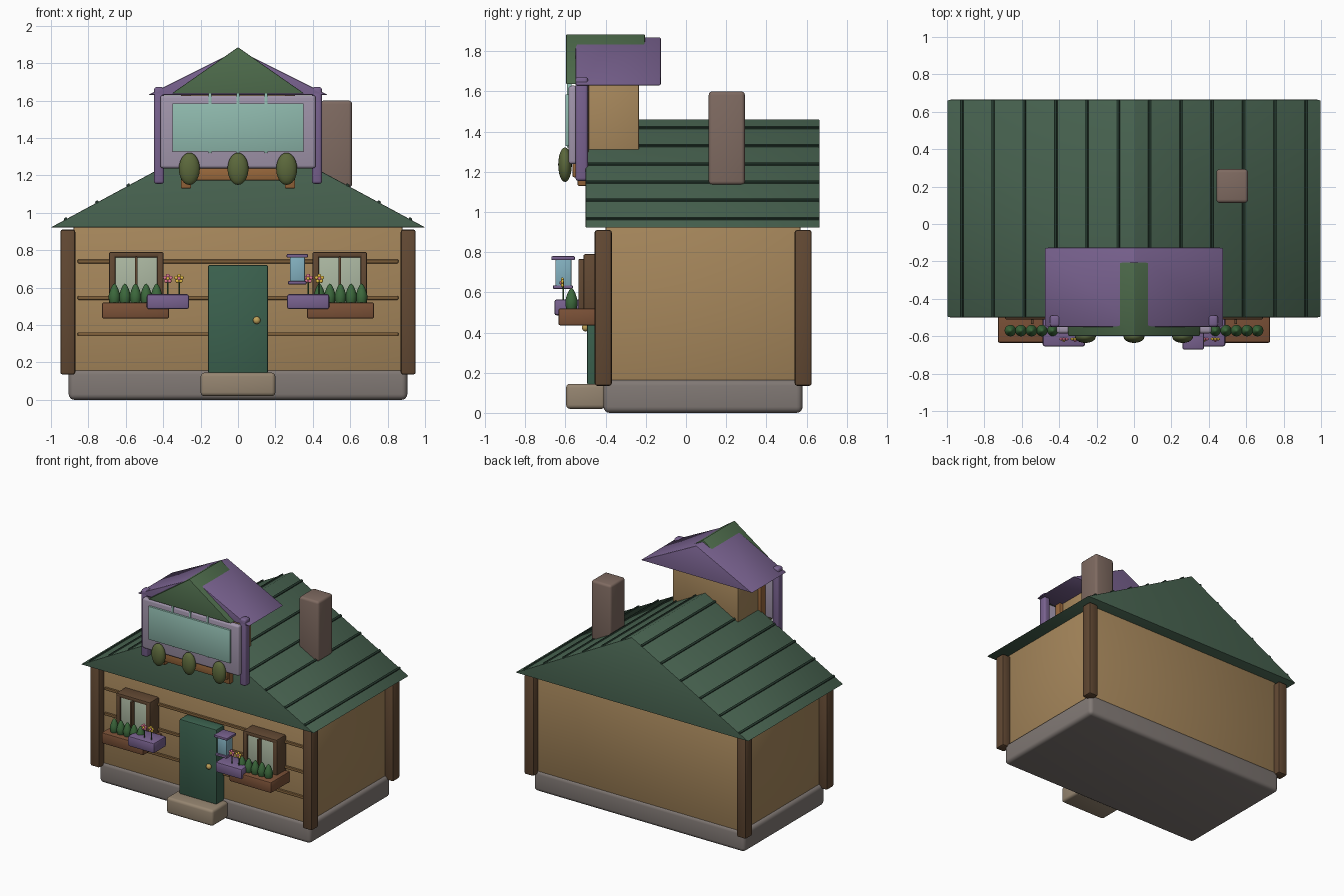
import bpy, bmesh, math
from mathutils import Matrix, Vector

if "Cube" in bpy.data.objects:
    bpy.data.objects.remove(bpy.data.objects["Cube"])


def mat(name, rgb):
    m = bpy.data.materials.new(name)
    m.diffuse_color = [(c / 255) ** 2.2 for c in rgb] + [1]
    m.use_nodes = True
    m.node_tree.nodes["Principled BSDF"].inputs["Base Color"].default_value = m.diffuse_color
    return m


TAN = mat("tan_wall", (165, 134, 92))
BOARD = mat("board", (125, 95, 60))
POST = mat("dark_wood", (98, 74, 54))
STONE = mat("stone", (128, 120, 116))
STEP = mat("step_stone", (148, 132, 112))
ROOF = mat("roof_green", (74, 100, 82))
RIB = mat("rib_green", (42, 60, 50))
GABLE = mat("gable_green", (78, 106, 76))
DOOR = mat("door_green", (62, 98, 80))
BRICK = mat("chimney", (126, 106, 97))
PURPLE = mat("purple", (120, 98, 142))
LILAC = mat("lilac", (160, 148, 170))
GLASS = mat("teal_glass", (142, 184, 172))
PANE = mat("pane", (170, 182, 160))
BLUE = mat("lantern_glass", (130, 175, 190))
WOOD = mat("box_brown", (122, 82, 58))
ORANGE = mat("orange_wood", (152, 104, 62))
LEAF = mat("leaf", (62, 104, 62))
OLIVE = mat("olive_bush", (92, 104, 62))
PINK = mat("pink", (225, 120, 150))
YELLOW = mat("yellow", (230, 190, 70))
GOLD = mat("brass", (190, 160, 90))


def finish(name, bm, material, bevel=0, segs=3):
    """Turn a bmesh into a shaded, optionally bevelled object."""
    bmesh.ops.recalc_face_normals(bm, faces=bm.faces)
    if bevel:
        bmesh.ops.bevel(bm, geom=bm.edges[:], offset=bevel, segments=segs,
                        profile=0.5, affect='EDGES', clamp_overlap=True)
    me = bpy.data.meshes.new(name)
    bm.to_mesh(me)
    bm.free()
    me.materials.append(material)
    me.shade_smooth()
    me.set_sharp_from_angle(angle=math.radians(35))
    ob = bpy.data.objects.new(name, me)
    bpy.context.collection.objects.link(ob)
    return ob


def box(name, x, y, z, material, bevel=0.008, segs=2):
    """Box from (min, max) ranges on each axis."""
    bm = bmesh.new()
    bmesh.ops.create_cube(bm, size=1)
    for v in bm.verts:
        v.co = [(r[0] + r[1]) / 2 + c * (r[1] - r[0]) for r, c in zip((x, y, z), v.co)]
    return finish(name, bm, material, bevel, segs)


def gable(name, half, y, z, material, bevel):
    """Solid triangular roof prism with the ridge along y."""
    bm = bmesh.new()
    ends = [[bm.verts.new(p) for p in ((-half, yy, z[0]), (half, yy, z[0]), (0, yy, z[1]))]
            for yy in y]
    bm.faces.new(ends[0])
    bm.faces.new(ends[1])
    for i in range(3):
        j = (i + 1) % 3
        bm.faces.new((ends[0][i], ends[0][j], ends[1][j], ends[1][i]))
    return finish(name, bm, material, bevel, 2)


def ball(name, c, r, material, taper=0):
    """Ellipsoid, optionally narrowed towards the top."""
    bm = bmesh.new()
    bmesh.ops.create_uvsphere(bm, u_segments=20, v_segments=12, radius=1)
    for v in bm.verts:
        k = 1 - taper * max(v.co.z, 0)
        v.co = Vector((v.co.x * r[0] * k, v.co.y * r[1] * k, v.co.z * r[2])) + Vector(c)
    return finish(name, bm, material)


def rod(name, c, r, depth, material, axis='Z'):
    bm = bmesh.new()
    rot = Matrix.Rotation(math.pi / 2, 4, 'X') if axis == 'Y' else Matrix()
    bmesh.ops.create_cone(bm, cap_ends=True, segments=16, radius1=r, radius2=r, depth=depth,
                          matrix=Matrix.Translation(c) @ rot)
    return finish(name, bm, material)


def span(c, size):
    return (c - size / 2, c + size / 2)


# House body
box("foundation", (-0.905, 0.905), (-0.41, 0.58), (0, 0.165), STONE, 0.03, 4)
box("walls", (-0.88, 0.88), (-0.4, 0.57), (0.15, 0.94), TAN, 0.008)
for sx in (-1, 1):
    for yc in (-0.412, 0.583):
        box("corner_post", span(sx * 0.91, 0.08), span(yc, 0.085), (0.135, 0.91), POST, 0.012)
for z in (0.35, 0.545, 0.74):
    box("wall_board", (-0.857, 0.857), (-0.415, -0.39), span(z, 0.02), BOARD, 0.004)

# Main roof with ribs and chimney
gable("main_roof", 1.0, (-0.5, 0.665), (0.922, 1.462), ROOF, 0.006)
slope = math.atan2(0.54, 1.0)
for sx in (-1, 1):
    for i in range(6):
        x = 0.083 + i * 0.1675
        rib = box("roof_rib", (-0.009, 0.009), (-0.5, 0.665), (-0.012, 0.009), RIB, 0.004)
        rib.location = (sx * x, 0, 1.462 - 0.54 * x)
        rib.rotation_euler = (0, sx * slope, 0)
box("chimney", (0.44, 0.61), (0.113, 0.293), (1.135, 1.6), BRICK, 0.018, 3)

# Door and step
box("door", (-0.16, 0.16), (-0.493, -0.38), (0.14, 0.722), DOOR, 0.01)
ball("door_knob", (0.1, -0.5, 0.425), (0.02, 0.018, 0.02), GOLD)
box("door_step", (-0.2, 0.2), (-0.597, -0.4), (0.02, 0.145), STEP, 0.02, 3)

for sx in (-1, 1):
    # Window
    xc = sx * 0.544
    for dx in (-0.128, 0.128):
        box("window_side_frame", span(xc + dx, 0.036), (-0.51, -0.38), (0.49, 0.788), POST, 0.008)
    for z in (0.775, 0.5):
        box("window_rail", span(xc, 0.29), (-0.51, -0.38), span(z, 0.03), POST, 0.008)
    box("window_pane", span(xc, 0.25), (-0.5, -0.39), (0.5, 0.77), PANE, 0.003)
    box("window_mullion", span(xc, 0.014), (-0.535, -0.48), (0.51, 0.765), POST, 0.003)
    # Planter with small shrubs
    box("planter", span(sx * 0.548, 0.36), (-0.635, -0.4), (0.435, 0.52), WOOD, 0.01)
    for i in range(5):
        ball("planter_shrub", (sx * (0.435 + i * 0.0565), -0.57, 0.555), (0.031, 0.031, 0.066),
             LEAF, 0.35)
    # Purple flower box
    fx = sx * 0.375
    box("flower_box", span(fx, 0.226), (-0.655, -0.5), (0.485, 0.565), PURPLE, 0.012)
    for x, z, colour, centre in ((fx, 0.648, PINK, YELLOW), (fx + 0.06, 0.648, YELLOW, PINK)):
        rod("flower_stem", (x, -0.61, 0.6), 0.004, 0.1, LEAF)
        ball("flower_centre", (x, -0.622, z), (0.009, 0.008, 0.009), centre)
        for k in range(5):
            a = math.pi / 2 + k * math.tau / 5
            ball("petal", (x + 0.016 * math.cos(a), -0.615, z + 0.016 * math.sin(a)),
                 (0.01, 0.007, 0.01), colour)

# Lantern by the door
box("lantern_glass", (0.277, 0.357), (-0.65, -0.57), (0.63, 0.765), BLUE, 0.006)
box("lantern_cap", (0.26, 0.374), (-0.67, -0.553), (0.76, 0.78), PURPLE, 0.006)
box("lantern_base", (0.268, 0.366), (-0.662, -0.563), (0.617, 0.635), PURPLE, 0.005)

# Dormer body and roofs
box("dormer_walls", (-0.28, 0.28), (-0.485, -0.235), (1.25, 1.66), TAN, 0.005)
gable("dormer_roof", 0.48, (-0.55, -0.125), (1.63, 1.87), PURPLE, 0.008)
gable("dormer_front_gable", 0.355, (-0.597, -0.205), (1.637, 1.885), GABLE, 0.005)
for sx in (-1, 1):
    box("dormer_post", span(sx * 0.422, 0.054), (-0.55, -0.488), (1.155, 1.672), PURPLE, 0.014, 3)
    box("dormer_bracket", span(sx * 0.278, 0.055), (-0.54, -0.485), (1.13, 1.64), ORANGE, 0.006)
box("dormer_beam", (-0.3, 0.3), (-0.565, -0.49), (1.172, 1.25), ORANGE, 0.008)

# Bay window panel, glass and mullions
box("bay_panel", (-0.415, 0.415), (-0.585, -0.54), (1.238, 1.628), LILAC, 0.015, 3)
box("bay_glass", (-0.35, 0.35), (-0.6, -0.56), (1.328, 1.585), GLASS, 0.003)
for x in (-0.15, 0, 0.15):
    box("bay_mullion", span(x, 0.016), (-0.592, -0.57), (1.32, 1.645), GLASS, 0.003)
for x in (-0.26, 0, 0.26):
    ball("bay_bush", (x, -0.602, 1.235), (0.056, 0.034, 0.086), OLIVE)
